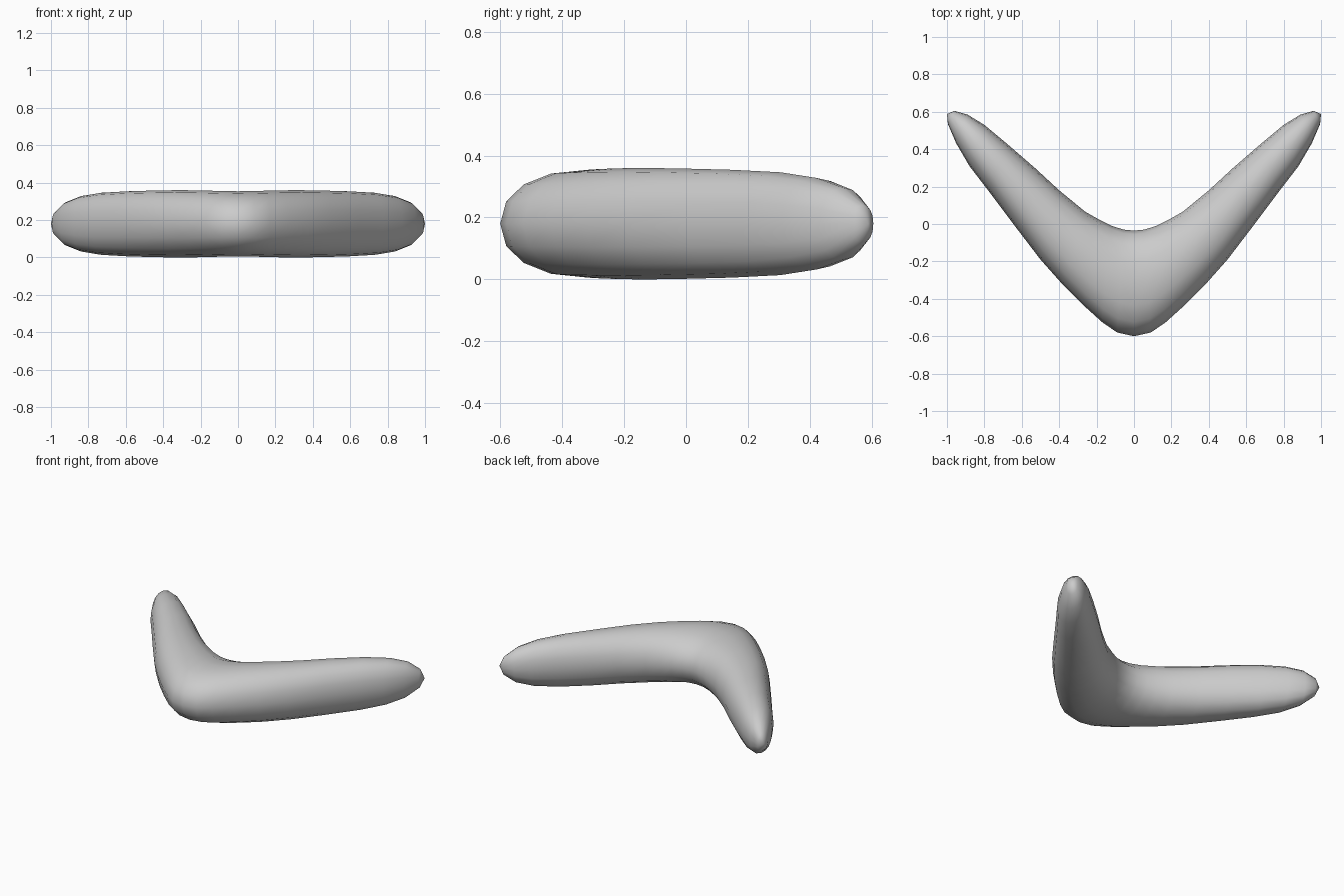
import bpy
import bmesh
from math import cos, sin, pi, copysign

cube = bpy.data.objects.get("Cube")
if cube:
    bpy.data.objects.remove(cube)

mat = bpy.data.materials.new("plain grey")
mat.use_nodes = True
grey = (0.6, 0.6, 0.6, 1)
mat.diffuse_color = grey
mat.node_tree.nodes["Principled BSDF"].inputs["Base Color"].default_value = grey

SIDES = 16
MID_Z = 0.18
# One arm from the elbow to the tip: outer edge x, y, inner edge x, y, half height
SECTIONS = [
    (0.00, -0.60, 0.00, -0.035, 0.174),
    (0.09, -0.58, 0.055, -0.03, 0.175),
    (0.17, -0.525, 0.12, -0.01, 0.177),
    (0.27, -0.435, 0.18, 0.02, 0.179),
    (0.38, -0.325, 0.26, 0.065, 0.18),
    (0.50, -0.19, 0.40, 0.18, 0.178),
    (0.645, 0.00, 0.53, 0.30, 0.174),
    (0.78, 0.18, 0.68, 0.43, 0.166),
    (0.88, 0.31, 0.80, 0.53, 0.148),
    (0.95, 0.43, 0.89, 0.585, 0.116),
    (0.995, 0.535, 0.96, 0.605, 0.06),
]


def rounded(v):
    """Slightly fuller than a plain ellipse."""
    return copysign(abs(v) ** 0.91, v) if abs(v) > 1e-6 else 0.0


# Loft the rings of one arm
bm = bmesh.new()
rings = []
for ox, oy, ix, iy, h in SECTIONS:
    ring = []
    for k in range(SIDES):
        a = 2 * pi * k / SIDES
        t = (1 - rounded(cos(a))) / 2
        ring.append(bm.verts.new((ox + (ix - ox) * t, oy + (iy - oy) * t,
                                  MID_Z + h * rounded(sin(a)))))
    rings.append(ring)
for lo, hi in zip(rings, rings[1:]):
    for k in range(SIDES):
        n = (k + 1) % SIDES
        bm.faces.new((lo[k], lo[n], hi[n], hi[k]))

# Close the tip with a fan
tip = bm.verts.new((1.0, 0.588, MID_Z))
for k in range(SIDES):
    bm.faces.new((rings[-1][k], rings[-1][(k + 1) % SIDES], tip))

# Mirror the arm and weld it at the elbow
half = bm.verts[:] + bm.edges[:] + bm.faces[:]
bmesh.ops.mirror(bm, geom=half, axis='X', merge_dist=0.0005)
bmesh.ops.remove_doubles(bm, verts=bm.verts[:], dist=0.0005)
bmesh.ops.recalc_face_normals(bm, faces=bm.faces[:])
for f in bm.faces:
    f.smooth = True

mesh = bpy.data.meshes.new("curved_body")
bm.to_mesh(mesh)
bm.free()
mesh.materials.append(mat)
body = bpy.data.objects.new("curved_body", mesh)
bpy.context.collection.objects.link(body)
